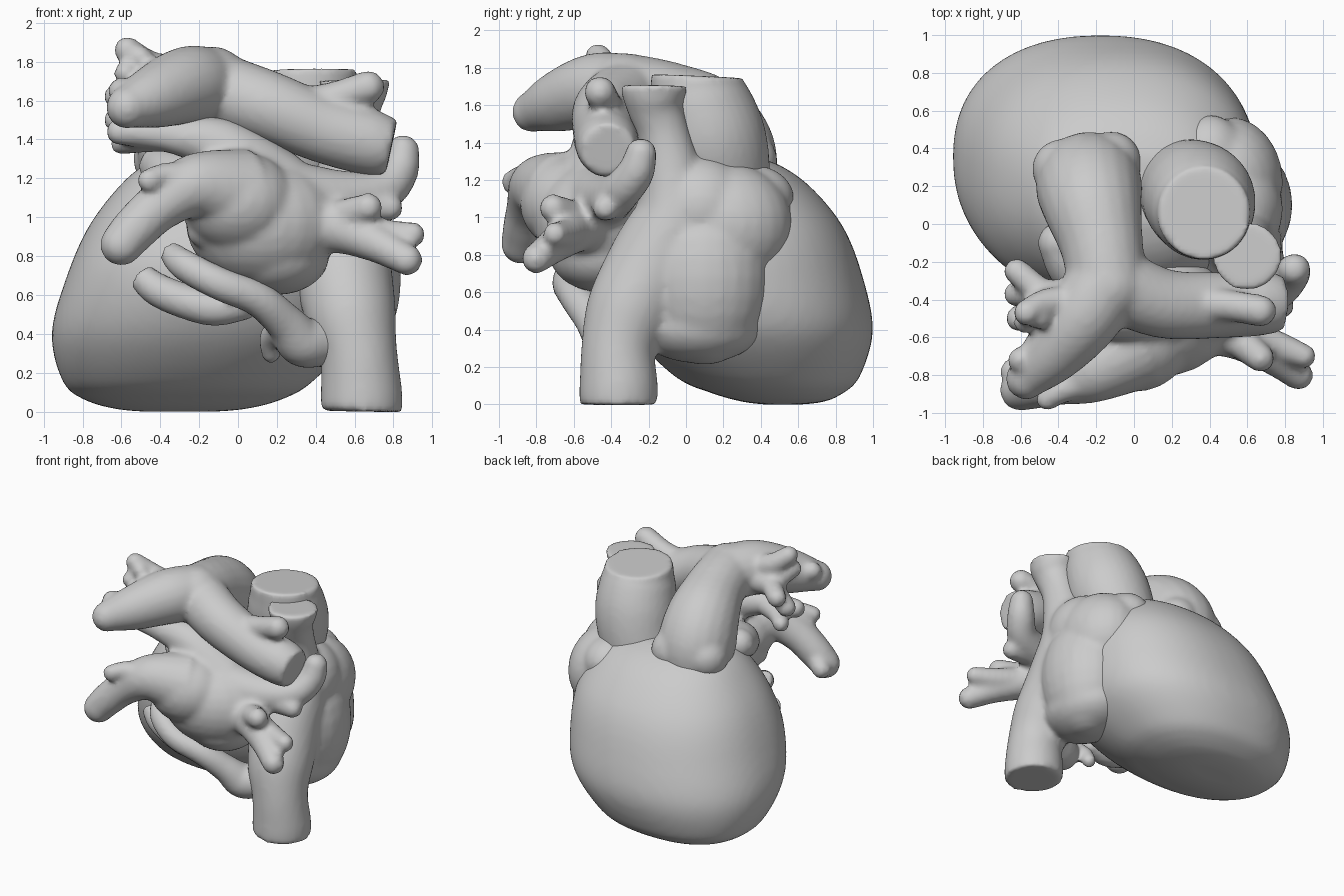
import bpy, bmesh, math
from mathutils import Vector


def spline(rows, n=6):
    """Catmull-Rom through rows of any width."""
    p = [rows[0]] + list(rows) + [rows[-1]]
    out = []
    for i in range(1, len(p) - 2):
        for k in range(n):
            t = k / n
            out.append([0.5 * (2 * b + (c - a) * t + (2 * a - 5 * b + 4 * c - d) * t * t
                               + (3 * b - a - 3 * c + d) * t ** 3)
                        for a, b, c, d in zip(p[i - 1], p[i], p[i + 1], p[i + 2])])
    return out + [list(rows[-1])]


def skin(bm, rings):
    vs = [[bm.verts.new(co) for co in r] for r in rings]
    n = len(vs[0])
    for a, b in zip(vs, vs[1:]):
        for i in range(n):
            j = (i + 1) % n
            bm.faces.new((a[i], a[j], b[j], b[i]))
    bm.faces.new(vs[0][::-1])
    bm.faces.new(vs[-1])


def ball(bm, c, r):
    r = (r, r, r) if isinstance(r, (int, float)) else r
    vs = bmesh.ops.create_uvsphere(bm, u_segments=24, v_segments=14, radius=1)["verts"]
    for v in vs:
        v.co = Vector(c) + Vector((v.co.x * r[0], v.co.y * r[1], v.co.z * r[2]))


def tube(bm, rows, round_end=True, n=20):
    """Vessel through (x, y, z, radius) rows."""
    pts = spline(rows)
    cs = [Vector(p[:3]) for p in pts]
    old, u, rings = None, None, []
    for i, p in enumerate(pts):
        d = (cs[min(i + 1, len(cs) - 1)] - cs[max(i - 1, 0)]).normalized()
        u = d.orthogonal().normalized() if old is None else old.rotation_difference(d) @ u
        w, old = d.cross(u), d
        rings.append([cs[i] + p[3] * (u * math.cos(a) + w * math.sin(a))
                      for a in (2 * math.pi * k / n for k in range(n))])
    skin(bm, rings)
    if round_end:
        ball(bm, rows[-1][:3], rows[-1][3])


def finish(name, bm, voxel=0.022, smooth=5):
    """Fuse the overlapping pieces into one soft surface."""
    bmesh.ops.recalc_face_normals(bm, faces=bm.faces)
    me = bpy.data.meshes.new(name)
    bm.to_mesh(me)
    bm.free()
    ob = bpy.data.objects.new(name, me)
    bpy.context.collection.objects.link(ob)
    m = ob.modifiers.new("fuse", 'REMESH')
    m.mode, m.voxel_size, m.use_smooth_shade = 'VOXEL', voxel, True
    s = ob.modifiers.new("soften", 'SMOOTH')
    s.factor, s.iterations = 0.5, smooth
    return ob


def power(t):
    """Slightly squared circle for the ventricle sections."""
    return math.copysign(abs(t) ** 0.89, t)


# Ventricles: egg lofted from level sections (z, xmin, xmax, ymin, ymax)
bm = bmesh.new()
sections = [(0.0, -.5, -.1, .42, .62), (.015, -.64, .05, .3, .74), (.06, -.79, .22, .14, .84),
            (.15, -.9, .38, -.06, .93), (.4, -.96, .6, -.3, 1.0), (.7, -.88, .66, -.41, .94),
            (.95, -.77, .64, -.37, .84), (1.15, -.62, .54, -.28, .68), (1.27, -.48, .42, -.15, .52),
            (1.33, -.3, .25, 0, .36)]
rings = []
for z, x0, x1, y0, y1 in spline(sections, 5):
    rings.append([((x0 + x1) / 2 + (x1 - x0) / 2 * power(math.cos(a)),
                   (y0 + y1) / 2 + (y1 - y0) / 2 * power(math.sin(a)), z)
                  for a in (2 * math.pi * k / 56 for k in range(56))])
skin(bm, rings)
finish("ventricles", bm, 0.03, 5)

# Aorta: wide, cut flat at the top
bm = bmesh.new()
tube(bm, [(.2, .2, .95, .24), (.3, .17, 1.25, .28), (.345, .13, 1.43, .295), (.365, .08, 1.6, .275),
          (.37, .06, 1.7, .25), (.37, .06, 1.755, .245)], False, 32)
finish("aorta", bm, 0.02, 3)

# Pulmonary artery: trunk, two main branches and their twigs
bm = bmesh.new()
tube(bm, [(-.24, .24, 1.1, .22), (-.24, .21, 1.32, .28), (-.22, .1, 1.5, .265), (-.17, -.12, 1.62, .22),
          (-.14, -.33, 1.67, .21)])
ball(bm, (-.38, .29, 1.3), .16)
ball(bm, (-.12, .33, 1.3), .16)
tube(bm, [(-.14, -.28, 1.67, .2), (-.26, -.48, 1.68, .2), (-.43, -.68, 1.62, .165), (-.57, -.82, 1.565, .11)])
tube(bm, [(-.14, -.3, 1.66, .2), (.15, -.42, 1.57, .185), (.45, -.43, 1.45, .175), (.68, -.42, 1.385, .17),
          (.79, -.42, 1.36, .145)], False)
tube(bm, [(.25, -.42, 1.55, .11), (.48, -.43, 1.61, .085), (.67, -.46, 1.67, .085)])
tube(bm, [(-.5, -.72, 1.62, .11), (-.6, -.72, 1.65, .07)])
tube(bm, [(-.3, -.42, 1.72, .1), (-.46, -.42, 1.78, .08), (-.57, -.47, 1.86, .07)])
for end in ((-.62, -.25, 1.62, .07), (-.62, -.37, 1.5, .07), (-.5, -.5, 1.82, .06), (-.58, -.52, 1.74, .06)):
    tube(bm, [(-.28, -.42, 1.66, .12), (-.46, -.38, 1.65, .08), end])
finish("pulmonary_artery", bm)

# Left atrium: body with the pulmonary veins
bm = bmesh.new()
ball(bm, (.13, -.48, .97), (.4, .33, .33))
ball(bm, (0, -.62, 1.08), (.3, .27, .26))
ball(bm, (.2, -.45, .8), (.27, .28, .2))
tube(bm, [(.2, -.45, 1.15, .2), (-.08, -.47, 1.36, .15), (-.35, -.5, 1.42, .09), (-.61, -.5, 1.44, .07)])
tube(bm, [(-.3, -.5, 1.42, .08), (-.5, -.42, 1.4, .07), (-.6, -.33, 1.38, .06)])
tube(bm, [(0, -.65, 1.12, .24), (-.22, -.78, 1.16, .17), (-.4, -.83, 1.06, .13), (-.53, -.86, .94, .12),
          (-.6, -.88, .86, .11)])
tube(bm, [(-.25, -.82, 1.18, .12), (-.38, -.88, 1.21, .07), (-.46, -.93, 1.19, .06)])
tube(bm, [(-.5, -.85, .96, .08), (-.64, -.78, .86, .07)])
tube(bm, [(0, -.5, .95, .12), (-.18, -.62, .93, .085)])
tube(bm, [(.3, -.5, .97, .22), (.5, -.57, .95, .14), (.7, -.68, .87, .1), (.87, -.8, .78, .08)])
tube(bm, [(.6, -.6, .93, .1), (.77, -.65, .91, .08), (.9, -.7, .91, .065)])
tube(bm, [(.5, -.57, .98, .1), (.67, -.71, 1.05, .075)])
tube(bm, [(.25, -.48, 1.1, .2), (.55, -.42, 1.1, .14), (.75, -.35, 1.14, .11), (.83, -.27, 1.24, .1),
          (.85, -.24, 1.34, .085)])
tube(bm, [(.6, -.42, 1.08, .1), (.78, -.43, 1.05, .07)])
# left appendage tucked under the trunk
tube(bm, [(-.05, -.35, 1.1, .18), (-.3, -.25, 1.2, .14), (-.4, -.1, 1.26, .11)])
finish("left_atrium", bm)

# Right atrium fused with the column of great veins
bm = bmesh.new()
ball(bm, (.53, .1, .68), (.31, .35, .47))
ball(bm, (.5, .07, .42), (.28, .34, .2))
ball(bm, (.5, .22, .96), (.29, .35, .33))
ball(bm, (.4, .36, 1.1), (.19, .22, .18))
ball(bm, (.52, .08, 1.05), (.27, .28, .28))
tube(bm, [(.635, -.36, 0, .21), (.635, -.36, .1, .21), (.62, -.36, .3, .2), (.58, -.3, .5, .235),
          (.54, -.17, .75, .25), (.55, -.06, 1.0, .225), (.57, -.08, 1.25, .165), (.58, -.12, 1.45, .14),
          (.59, -.16, 1.58, .15), (.6, -.17, 1.65, .17), (.6, -.17, 1.705, .185)], False, 28)
finish("right_atrium_and_great_veins", bm, 0.021, 8)

# Coronary veins around the groove
bm = bmesh.new()
tube(bm, [(-.35, -.48, .82, .06), (-.27, -.57, .75, .08), (-.1, -.63, .66, .085), (.1, -.59, .58, .09),
          (.24, -.5, .46, .1), (.33, -.42, .36, .13), (.45, -.36, .36, .12)])
tube(bm, [(.24, -.46, .45, .08), (.17, -.36, .38, .06), (.17, -.3, .3, .05)])
tube(bm, [(-.5, -.37, .7, .07), (-.42, -.4, .63, .085), (-.28, -.43, .57, .09), (-.12, -.45, .53, .09),
          (.03, -.44, .54, .07)])
finish("coronary_veins", bm, 0.018, 3)
